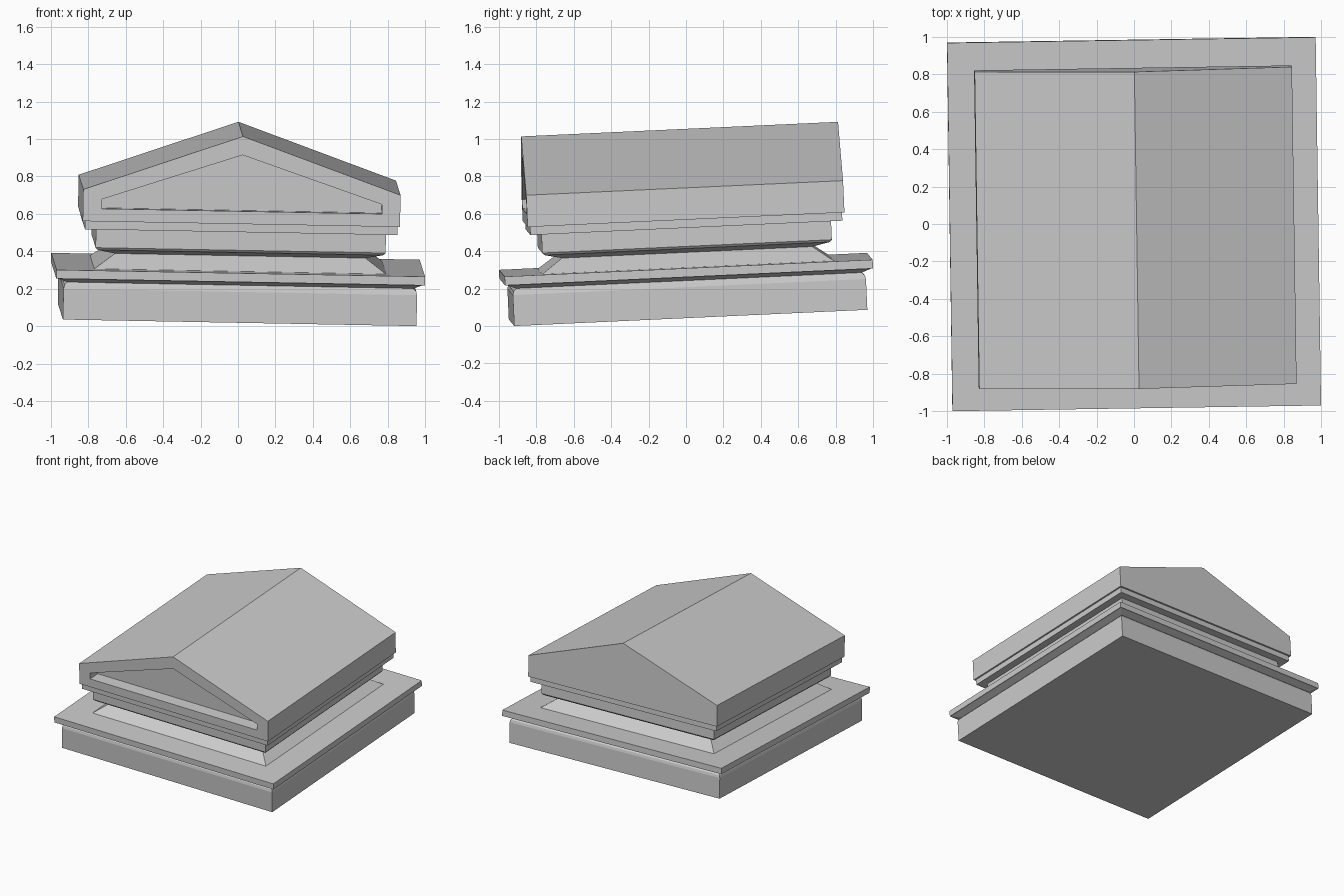
import bpy, bmesh
from mathutils import Matrix, Vector

if "Cube" in bpy.data.objects:
    bpy.data.objects.remove(bpy.data.objects["Cube"])

# Slight overall lean of the whole model
X = Vector((1, 0.0155, -0.0185)).normalized()
Y = Vector((-0.0147, 1, 0.046))
Y = (Y - X * Y.dot(X)).normalized()
Z = X.cross(Y)
LEAN = Matrix((X, Y, Z)).transposed().to_4x4()


def loft(name, rings, cap_start, cap_end):
    """Join rings of points with quads, optionally closing either end."""
    bm = bmesh.new()
    loops = [[bm.verts.new(p) for p in ring] for ring in rings]
    for a, b in zip(loops, loops[1:]):
        n = len(a)
        for i in range(n):
            j = (i + 1) % n
            bm.faces.new((a[i], a[j], b[j], b[i]))
    if cap_start:
        bm.faces.new(loops[0][::-1])
    if cap_end:
        bm.faces.new(loops[-1])
    mesh = bpy.data.meshes.new(name)
    bm.to_mesh(mesh)
    bm.free()
    obj = bpy.data.objects.new(name, mesh)
    bpy.context.collection.objects.link(obj)
    obj.matrix_world = LEAN
    return obj


def square(h, z):
    return [(-h, -h, z), (h, -h, z), (h, h, z), (-h, h, z)]


def gable(h, y, low, eave, apex):
    return [(-h, y, low), (h, y, low), (h, y, eave), (0, y, apex), (-h, y, eave)]


# Plinth with a curved top edge and a projecting slab
plinth = [(0.945, 0), (0.945, 0.165), (0.94, 0.185), (0.925, 0.2),
          (0.975, 0.22), (0.985, 0.22), (0.985, 0.267), (0.78, 0.267)]
parts = [loft("plinth", [square(*p) for p in plinth], True, False)]

# Sloped neck, frieze block and cornice
neck = [(0.78, 0.267), (0.67, 0.346), (0.765, 0.368), (0.775, 0.38),
        (0.775, 0.48), (0.835, 0.48), (0.835, 0.524), (0.848, 0.524)]
parts.append(loft("neck_and_cornice", [square(*p) for p in neck], False, False))

# Gabled roof block with a recessed front panel
outer = (0.848, 0.524, 0.694, 0.993)
inner = (0.75, 0.592, 0.642, 0.893)
roof_rings = [gable(h, y, *zs) for (h, *zs), y in
              ((outer, 0.848), (outer, -0.848), (inner, -0.848), (inner, -0.748))]
parts.append(loft("gabled_roof", roof_rings, True, True))

# Outward normals, then centre the model and rest it on the ground
for obj in parts:
    if obj.name == "gabled_roof":
        bm = bmesh.new()
        bm.from_mesh(obj.data)
        bmesh.ops.recalc_face_normals(bm, faces=bm.faces)
        bm.to_mesh(obj.data)
        bm.free()
pts = [LEAN @ v.co for o in parts for v in o.data.vertices]
lo = [min(p[i] for p in pts) for i in range(3)]
hi = [max(p[i] for p in pts) for i in range(3)]
shift = Vector((-(lo[0] + hi[0]) / 2, -(lo[1] + hi[1]) / 2, -lo[2]))
for obj in parts:
    obj.matrix_world = Matrix.Translation(shift) @ LEAN
